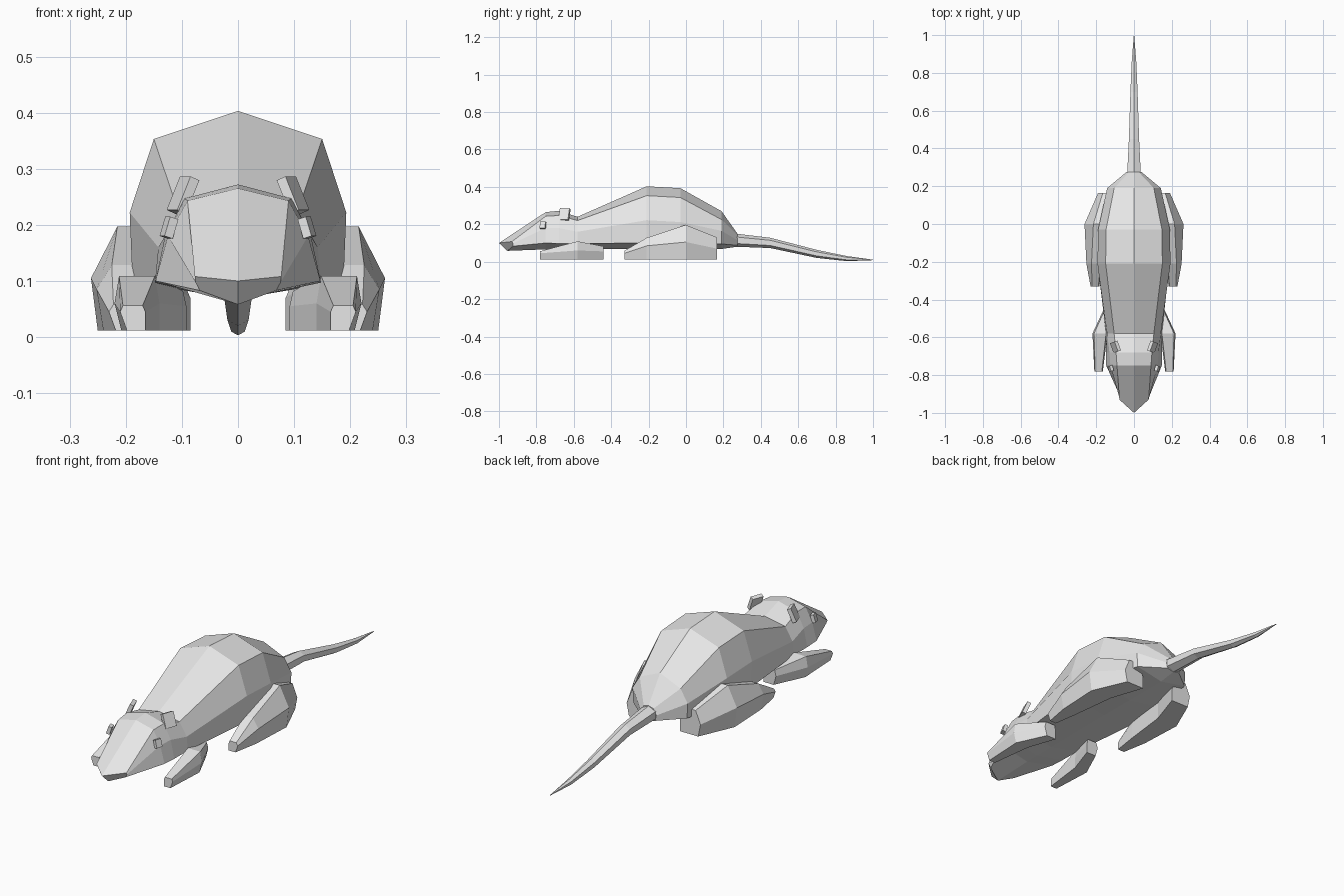
import bpy, bmesh
from mathutils import Matrix, Vector, Euler

grey = bpy.data.materials.new("plain grey")
grey.diffuse_color = (0.8, 0.8, 0.8, 1)


def finish(name, bm):
    bmesh.ops.remove_doubles(bm, verts=bm.verts, dist=0.0005)
    bmesh.ops.recalc_face_normals(bm, faces=bm.faces)
    mesh = bpy.data.meshes.new(name)
    bm.to_mesh(mesh)
    bm.free()
    mesh.materials.append(grey)
    obj = bpy.data.objects.new(name, mesh)
    bpy.context.collection.objects.link(obj)
    return obj


def loft(name, rings):
    """Skin closed rings of equal point count and cap both ends."""
    bm = bmesh.new()
    loops = [[bm.verts.new(p) for p in ring] for ring in rings]
    n = len(loops[0])
    for a, b in zip(loops, loops[1:]):
        for i in range(n):
            j = (i + 1) % n
            bm.faces.new((a[i], a[j], b[j], b[i]))
    for loop in (loops[0], loops[-1]):
        h = n // 2
        bm.faces.new(loop[:h + 1])
        bm.faces.new(loop[h:] + loop[:1])
    return finish(name, bm)


def mirror_ring(half):
    """Top centre to bottom centre, then back up the other side."""
    return half + [(-x, y, z) for x, y, z in half[-2:0:-1]]


# Body and head: y, top z, shoulder x z, flank x z, belly edge x z, belly centre z
stations = [
    (-0.75, 0.265, 0.090, 0.243, 0.125, 0.180, 0.147, 0.100, 0.066),
    (-0.68, 0.272, 0.095, 0.247, 0.130, 0.180, 0.148, 0.097, 0.066),
    (-0.58, 0.240, 0.105, 0.220, 0.142, 0.160, 0.148, 0.097, 0.066),
    (-0.21, 0.403, 0.150, 0.353, 0.193, 0.222, 0.188, 0.100, 0.068),
    (-0.03, 0.393, 0.148, 0.343, 0.190, 0.212, 0.185, 0.100, 0.068),
    (0.19, 0.270, 0.105, 0.225, 0.142, 0.165, 0.138, 0.095, 0.068),
    (0.275, 0.150, 0.025, 0.143, 0.040, 0.115, 0.033, 0.088, 0.080),
]
nose = [(0, -1.0, 0.100), (0.077, -0.93, 0.108), (0.076, -0.925, 0.098),
        (0.068, -0.925, 0.083), (0, -0.955, 0.058)]
rings = [mirror_ring(nose)]
for y, zt, xs, zs, xf, zf, xb, zb, zc in stations:
    rings.append(mirror_ring([(0, y, zt), (xs, y, zs), (xf, y, zf),
                              (xb, y, zb), (0, y, zc)]))
loft("body", rings)

# Tail: y, half width, top z, bottom z
tail = [(0.265, 0.036, 0.150, 0.080), (0.45, 0.027, 0.128, 0.073),
        (0.70, 0.019, 0.063, 0.020), (0.86, 0.012, 0.030, 0.003),
        (1.0, 0.001, 0.011, 0.008)]
loft("tail", [mirror_ring([(0, y, t), (w, y, t * 0.75 + b * 0.25),
                           (w, y, t * 0.25 + b * 0.75), (0, y, b)])
              for y, w, t, b in tail])


# Legs: y, inner x, outer x, top inner x, top outer x, knee z, top z
def leg(name, sections):
    for side, s in (("right", 1), ("left", -1)):
        loft(side + "_" + name, [
            [(s * xi, y, 0.012), (s * (xo - 0.012), y, 0.012), (s * xo, y, zk),
             (s * to, y, zt), (s * ti, y, zt), (s * xi, y, zk)]
            for y, xi, xo, ti, to, zk, zt in sections])


leg("front_leg", [(-0.78, 0.165, 0.210, 0.170, 0.205, 0.045, 0.056),
                  (-0.58, 0.140, 0.220, 0.148, 0.212, 0.060, 0.109),
                  (-0.44, 0.092, 0.155, 0.098, 0.148, 0.055, 0.082)])
leg("hind_leg", [(-0.33, 0.183, 0.230, 0.188, 0.222, 0.045, 0.058),
                 (-0.21, 0.165, 0.252, 0.180, 0.225, 0.085, 0.128),
                 (0.0, 0.140, 0.262, 0.175, 0.215, 0.105, 0.197),
                 (0.165, 0.085, 0.190, 0.110, 0.165, 0.070, 0.130)])


# Ears and eyes: tilted blocks on both sides of the head
def block_pair(name, centre, size, roll, yaw):
    for side, s in (("right", 1), ("left", -1)):
        bm = bmesh.new()
        rot = Euler((0, -s * roll, s * -yaw)).to_matrix().to_4x4()
        where = Vector((s * centre[0], centre[1], centre[2]))
        mat = Matrix.Translation(where) @ rot @ Matrix.Diagonal((*size, 1))
        bmesh.ops.create_cube(bm, size=1, matrix=mat)
        finish(side + "_" + name, bm)


block_pair("ear", (0.098, -0.65, 0.253), (0.018, 0.055, 0.065), 0.4, 0.35)
block_pair("eye", (0.123, -0.765, 0.195), (0.016, 0.03, 0.036), 0.3, 0.3)
